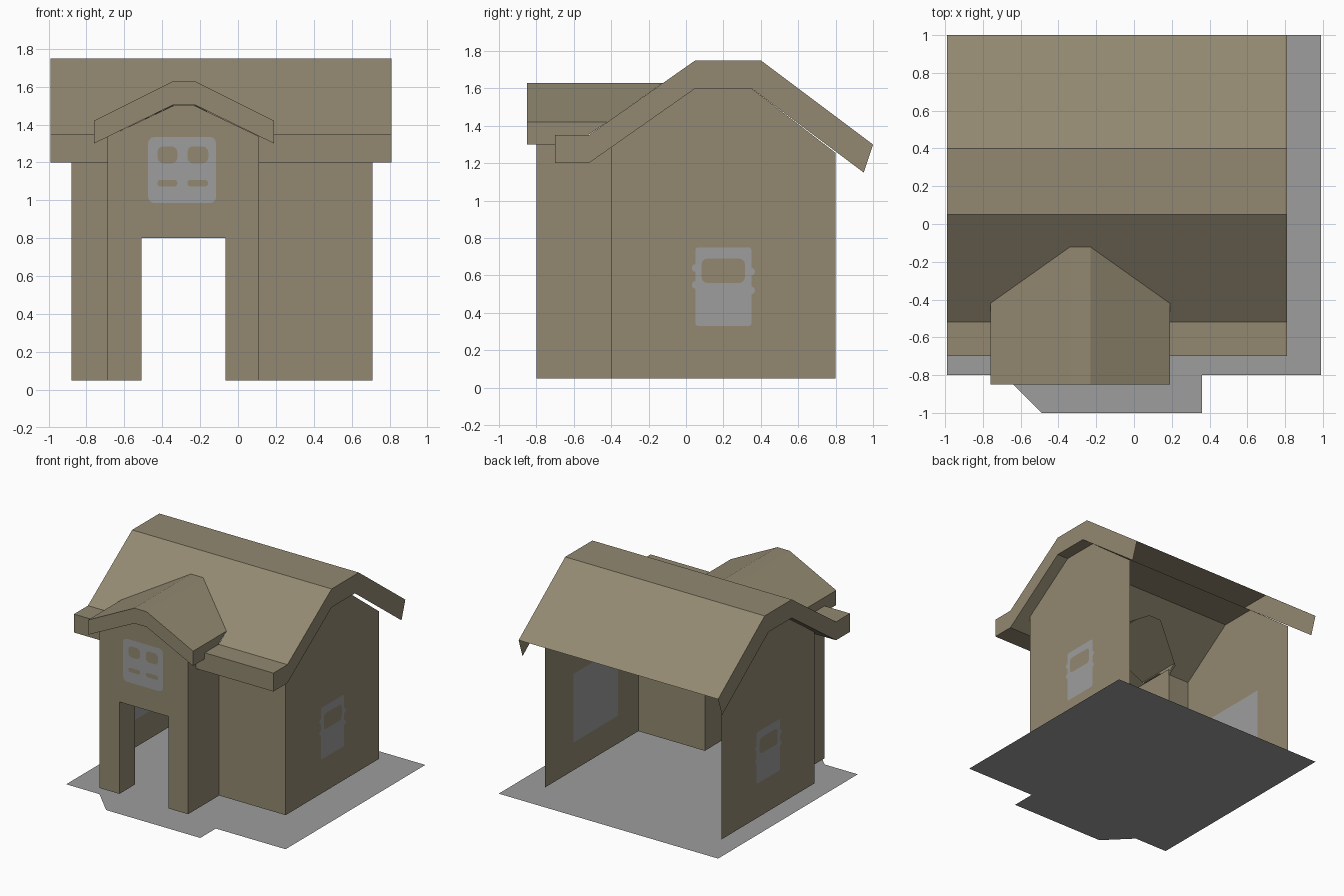
import bpy, bmesh, math
from mathutils import Vector

if "Cube" in bpy.data.objects:
    bpy.data.objects.remove(bpy.data.objects["Cube"])

def material(name, rgb):
    m = bpy.data.materials.new(name)
    m.diffuse_color = (*rgb, 1)
    m.use_nodes = True
    m.node_tree.nodes["Principled BSDF"].inputs["Base Color"].default_value = m.diffuse_color
    return m

brown = material("weathered_brown", (0.29, 0.25, 0.165))
grey = material("plain_grey", (0.34, 0.34, 0.34))

def build(name, faces, mat):
    """Object from (points, outward direction) pairs."""
    bm = bmesh.new()
    for pts, out in faces:
        f = bm.faces.new([bm.verts.new(p) for p in pts])
        f.normal_update()
        if f.normal.dot(Vector(out)) < 0:
            f.normal_flip()
    bmesh.ops.remove_doubles(bm, verts=bm.verts, dist=1e-4)
    me = bpy.data.meshes.new(name)
    bm.to_mesh(me)
    bm.free()
    me.materials.append(mat)
    ob = bpy.data.objects.new(name, me)
    bpy.context.collection.objects.link(ob)
    return ob

def on_x(x, pts): return [(x, a, b) for a, b in pts]
def on_y(y, pts): return [(a, y, b) for a, b in pts]
def rect(a0, a1, b0, b1): return [(a0, b0), (a1, b0), (a1, b1), (a0, b1)]

def rounded(a0, a1, b0, b1, r, n=3):
    pts = []
    for i, (a, b) in enumerate([(a1-r, b1-r), (a0+r, b1-r), (a0+r, b0+r), (a1-r, b0+r)]):
        for k in range(n + 1):
            t = math.pi / 2 * (i + k / n)
            pts.append((a + r*math.cos(t), b + r*math.sin(t)))
    return pts

L, R = -0.88, 0.71             # main walls
PL, PR = -0.69, 0.11           # porch walls
F, P, B, Z0 = -0.40, -0.80, 0.80, 0.05

# Ground plate
outline = [(-.99, -.8), (-.69, -.8), (-.49, -1), (.36, -1), (.36, -.8), (.99, -.8), (.99, 1), (-.99, 1)]
build("ground_plate", [([(a, b, 0) for a, b in outline], (0, 0, 1))], grey)

# Main walls, open at the back
side = [(F, Z0), (B, Z0), (B, 1.255), (.35, 1.6), (.05, 1.6), (F, 1.285)]
build("main_walls", [
    (on_x(L, side), (-1, 0, 0)), (on_x(R, side), (1, 0, 0)),
    (on_y(F, rect(L, PL, Z0, 1.285)), (0, -1, 0)),
    (on_y(F, rect(PR, R, Z0, 1.285)), (0, -1, 0))], brown)

# Porch walls with doorway and reveal
DL, DR, DT, DY = -.51, -.065, .80, -.60
gable = [(PL, Z0), (DL, Z0), (DL, DT), (DR, DT), (DR, Z0), (PR, Z0),
         (PR, 1.338), (-.23, 1.5), (-.34, 1.5), (PL, 1.335)]
build("porch_walls", [
    (on_y(P, gable), (0, -1, 0)),
    (on_x(PL, rect(P, F, Z0, 1.335)), (-1, 0, 0)),
    (on_x(PR, rect(P, F, Z0, 1.335)), (1, 0, 0)),
    (on_x(DL, rect(P, DY, Z0, DT)), (1, 0, 0)),
    (on_x(DR, rect(P, DY, Z0, DT)), (-1, 0, 0)),
    ([(DL, P, DT), (DR, P, DT), (DR, DY, DT), (DL, DY, DT)], (0, 0, -1))], brown)

# Main roof: two sheets at the front, a single sheet at the back
X0, X1 = -.99, .81
top = [(-.7, 1.35), (-.52, 1.35), (.05, 1.75), (.4, 1.75), (1, 1.3)]
low = [(-.7, 1.2), (-.52, 1.2), (.05, 1.6), (.35, 1.6), (.95, 1.15)]

def strip(p, q, x0=X0, x1=X1):
    return [(x0, *p), (x1, *p), (x1, *q), (x0, *q)]

def slope(z_eave, hole):
    """Front slope with an opening into the porch."""
    pts = [(X0, .05), (X0, -.52)] + hole + [(X1, -.52), (X1, .05)]
    return [(x, y, z_eave + (y + .52) * .4 / .57) for x, y in pts]

roof = [(slope(1.35, [(-.76, -.52), (-.76, -.42), (-.34, -.122), (-.23, -.122), (.19, -.42), (.19, -.52)]), (0, -.5, 1)),
        (slope(1.2, [(PL, -.52), (PL, -.33), (-.34, -.09), (-.23, -.09), (PR, -.33), (PR, -.52)]), (0, .5, -1)),
        (strip(top[2], top[3]), (0, 0, 1)), (strip(top[3], top[4]), (0, 1, 1)),
        (strip(low[2], low[3]), (0, 0, -1))]
for x0, x1 in ((X0, PL), (PR, X1)):        # eaves either side of the porch
    roof += [(strip(top[0], top[1], x0, x1), (0, 0, 1)),
             (strip(low[0], low[1], x0, x1), (0, 0, -1)),
             (strip(low[0], top[0], x0, x1), (0, -1, 0))]
for x, d in ((X0, -1), (X1, 1)):           # gable end boards
    for i in range(4):
        roof.append((on_x(x, [low[i], low[i+1], top[i+1], top[i]]), (d, 0, 0)))
build("main_roof", roof, brown)

# Porch roof running back into the front slope
ptop = [(-.76, 1.42), (-.34, 1.63), (-.23, 1.63), (.19, 1.42)]
plow = [(-.76, 1.3), (-.34, 1.505), (-.23, 1.505), (.19, 1.3)]
back = [-.42, -.122, -.122, -.42]
porch = []
for i in range(3):
    (a, za), (b, zb), (c, zc), (d, zd) = ptop[i], ptop[i+1], plow[i+1], plow[i]
    porch += [([(a, -.85, za), (b, -.85, zb), (b, back[i+1], zb), (a, back[i], za)], (0, 0, 1)),
              ([(d, -.85, zd), (c, -.85, zc), (c, -.7, zc), (d, -.7, zd)], (0, 0, -1)),
              (on_y(-.85, [(a, za), (b, zb), (c, zc), (d, zd)]), (0, -1, 0))]
for x, d in ((-.76, -1), (.19, 1)):
    porch.append((on_x(x, [(-.85, 1.3), (-.6, 1.3), (-.42, 1.42), (-.85, 1.42)]), (d, 0, 0)))
build("porch_roof", porch, brown)

# Side windows: plate with side knobs, one wall-coloured pane, inner panel
for name, x, d in (("left", L, -1), ("right", R, 1)):
    out = (d, 0, 0)
    plates = [rounded(.05, .35, .33, .75, .015)]
    plates += [rounded(a-.018, a+.018, z-.02, z+.02, .017) for a, z in
               ((.05, .64), (.05, .55), (.35, .62), (.35, .52))]
    build(name + "_window_frame", [(on_x(x + d*(.003 + .0003*i), p), out) for i, p in enumerate(plates)], grey)
    build(name + "_window_pane", [(on_x(x + d*.006, rounded(.083, .315, .56, .69, .03)), out)], brown)
    build(name + "_window_inner", [(on_x(x - d*.005, rect(-.13, .44, .28, .84)), (-d, 0, 0))], grey)

# Front window: plate with four panes
out = (0, -1, 0)
build("front_window_frame", [(on_y(P - .003, rounded(-.475, -.115, .985, 1.335, .035)), out)], grey)
panes = []
for a0, a1 in ((-.425, -.32), (-.267, -.157)):
    panes += [(on_y(P - .006, rounded(a0, a1, 1.195, 1.285, .03)), out),
              (on_y(P - .006, rounded(a0, a1, 1.073, 1.108, .016)), out)]
build("front_window_panes", panes, brown)
build("front_window_inner", [(on_y(P + .005, rect(-.54, -.04, .9, 1.4)), (0, 1, 0))], grey)
